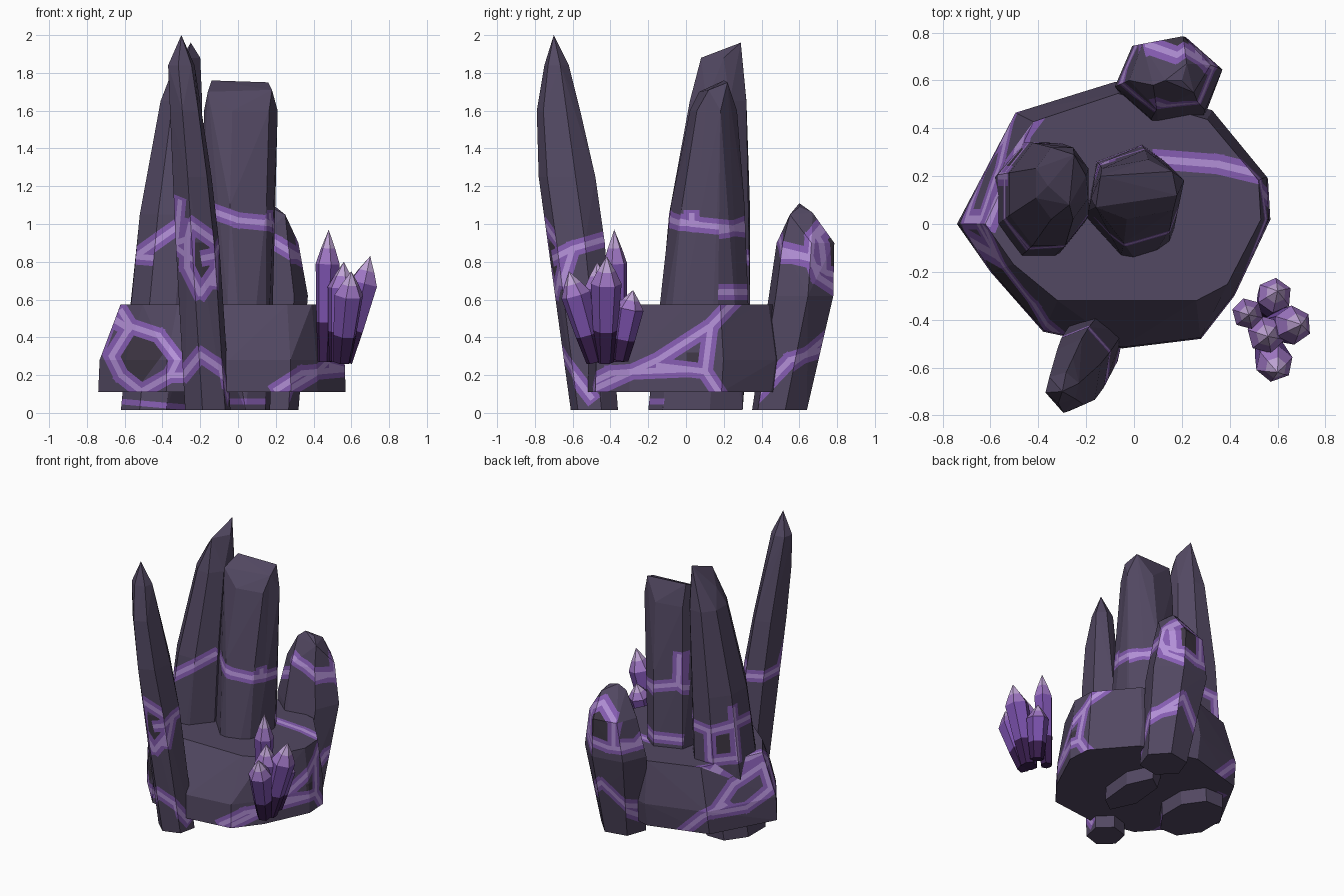
import bpy, bmesh, math
from mathutils import Vector

if "Cube" in bpy.data.objects:
    bpy.data.objects.remove(bpy.data.objects["Cube"])


def material(name, r, g, b):
    mat = bpy.data.materials.new(name)
    mat.use_nodes = True
    mat.diffuse_color = (r, g, b, 1)
    mat.node_tree.nodes["Principled BSDF"].inputs["Base Color"].default_value = (r, g, b, 1)
    return mat


ROCK = [material("rock", .085, .065, .122),
        material("dark rock", .05, .039, .06),
        material("vein purple", .24, .11, .45),
        material("vein core", .45, .28, .68)]
CRYSTAL = [material("crystal root", .04, .013, .075),
           material("crystal purple", .2, .085, .42),
           material("crystal lilac", .34, .18, .54),
           material("crystal tip", .52, .37, .66)]

SIDES = {"front": Vector((0, -1, 0)), "back": Vector((0, 1, 0)),
         "right": Vector((1, 0, 0)), "left": Vector((-1, 0, 0)),
         "top": Vector((0, 0, 1)), "bottom": Vector((0, 0, -1))}
DARK, VEIN, CORE = range(1, 4)
HALF_WIDTH = {VEIN: .042, CORE: .015}


def on_side(side, p):
    """Lift a flat drawing point into space on the plane of one side."""
    if side in ("top", "bottom"):
        return Vector((p[0], p[1], 0))
    if side in ("front", "back"):
        return Vector((p[0], 0, p[1]))
    return Vector((0, p[0], p[1]))


def finish(name, bm, mats):
    mesh = bpy.data.meshes.new(name)
    bm.to_mesh(mesh)
    bm.free()
    for mat in mats:
        mesh.materials.append(mat)
    obj = bpy.data.objects.new(name, mesh)
    bpy.context.collection.objects.link(obj)


def ring(z, x0, x1, y0, y1, phase=0.0, sides=6):
    """Polygon stretched to fill a rectangle at height z."""
    angles = [phase + math.tau * i / sides for i in range(sides)]
    mx = max(abs(math.cos(a)) for a in angles)
    my = max(abs(math.sin(a)) for a in angles)
    return [((x0 + x1) / 2 + (x1 - x0) / 2 * math.cos(a) / mx,
             (y0 + y1) / 2 + (y1 - y0) / 2 * math.sin(a) / my, z) for a in angles]


class Stripe:
    """A straight painted band, projected onto the faces that look to one side."""

    def __init__(self, side, a, b, half, mat):
        self.d = SIDES[side]
        self.a, b = on_side(side, a), on_side(side, b)
        self.t = (b - self.a).normalized()
        self.s = self.d.cross(self.t)
        self.u0, self.u1 = -half * .6, (b - self.a).length + half * .6
        self.half, self.mat = half, mat

    def uv(self, co):
        return (co - self.a).dot(self.t), (co - self.a).dot(self.s)

    def faces(self, bm):
        for f in bm.faces:
            if f.normal.dot(self.d) > .3:
                us, vs = zip(*(self.uv(v.co) for v in f.verts))
                if min(us) < self.u1 and max(us) > self.u0 and min(vs) < self.half and max(vs) > -self.half:
                    yield f

    def cut(self, bm):
        planes = [(self.s, self.half), (self.s, -self.half), (self.t, self.u0), (self.t, self.u1)]
        for normal, offset in planes:
            faces = list(self.faces(bm))
            geom = set(faces)
            for f in faces:
                geom.update(f.edges)
                geom.update(f.verts)
            bmesh.ops.bisect_plane(bm, geom=list(geom), dist=1e-5,
                                   plane_co=self.a + normal * offset, plane_no=normal)
            bm.normal_update()

    def paint(self, bm):
        for f in self.faces(bm):
            u, v = self.uv(f.calc_center_median())
            if self.u0 < u < self.u1 and abs(v) < self.half:
                f.material_index = self.mat


def rock(name, points, veins, patches=()):
    """Faceted convex stone with veins cut into its faces."""
    bm = bmesh.new()
    for p in points:
        bm.verts.new(p)
    hull = bmesh.ops.convex_hull(bm, input=bm.verts[:])
    inner = {v for v in hull["geom_interior"] + hull["geom_unused"] if isinstance(v, bmesh.types.BMVert)}
    bmesh.ops.delete(bm, geom=list(inner), context="VERTS")
    bmesh.ops.recalc_face_normals(bm, faces=bm.faces[:])
    bmesh.ops.dissolve_limit(bm, angle_limit=math.radians(2), verts=bm.verts[:], edges=bm.edges[:])
    bm.normal_update()
    stripes = [Stripe(*patch) for patch in patches]
    for mat in (VEIN, CORE):
        for side, *path in veins:
            stripes += [Stripe(side, a, b, HALF_WIDTH[mat], mat) for a, b in zip(path, path[1:])]
    for stripe in stripes:
        stripe.cut(bm)
    for stripe in stripes:
        stripe.paint(bm)
    finish(name, bm, ROCK)


# Broad base stone, its top pulled back at the front
outline = [(-.74, 0), (-.5, .47), (-.08, .6), (.33, .48), (.56, .2), (.57, .02),
           (.42, -.3), (.28, -.48), (-.05, -.52), (-.38, -.45), (-.6, -.2)]
base = [(x, y * .94 if y > 0 else y, .11) for x, y in outline]
base += [(x * .99, y * .99, .28) for x, y in outline]
base += [(x * (.93 if x > 0 else .84), y * .91 if y > 0 else max(y * .84, -.32), .575) for x, y in outline]
rock("base_stone", base, [
    ("front", (-.5, .12), (-.36, .2), (-.32, .28), (-.42, .41), (-.57, .46), (-.62, .54)),
    ("front", (-.57, .46), (-.67, .3), (-.62, .2), (-.52, .12)),
    ("front", (-.36, .2), (-.2, .2)),
    ("front", (.2, .12), (.34, .21), (.56, .23)),
    ("right", (-.5, .12), (-.15, .28), (.13, .46), (.33, .67)),
    ("right", (.13, .46), (.1, .22), (-.15, .25)),
    ("right", (.1, .22), (.18, .1)),
    ("top", (.1, .27), (.35, .25), (.56, .2)),
    ("top", (-.38, .5), (-.47, .38), (-.5, .24), (-.57, .1), (-.61, 0)),
    ("bottom", (-.5, -.32), (-.5, .3)),
    ("back", (-.32, .1), (-.46, .24), (-.55, .3)),
    ("left", (.43, .26), (.25, .42), (.02, .5), (-.15, .44)),
    ("left", (.42, .26), (.2, .25), (.02, .34), (.02, .5)),
], [("front", (-.56, .26), (-.5, .34), .1, DARK), ("right", (.02, .29), (.05, .29), .03, DARK)])

# Leaning front spike
rock("front_spike",
     ring(.015, -.28, -.04, -.61, -.36, .3) + ring(.9, -.33, -.1, -.73, -.43, .3)
     + ring(1.25, -.345, -.14, -.78, -.48, .3) + ring(1.6, -.36, -.19, -.79, -.56, .3)
     + ring(1.84, -.37, -.23, -.75, -.62, .3) + [(-.3, -.7, 2)], [
         ("front", (-.33, .9), (-.27, .92), (-.25, 1), (-.11, .9), (-.11, .76), (-.2, .63), (-.27, .77), (-.27, .92)),
         ("front", (-.29, .2), (-.2, .31), (-.04, .2)),
         ("right", (-.74, .8), (-.6, .87), (-.43, .92)),
         ("right", (-.6, .87), (-.66, .68)),
         ("right", (-.64, .26), (-.5, .08)),
         ("left", (-.74, .8), (-.62, .88), (-.42, .86)),
         ("left", (-.63, .9), (-.7, 1.12)),
     ], [("front", (-.19, .76), (-.19, .86), .07, DARK)])

# Tall left pillar with a slanted blade tip
rock("left_pillar",
     ring(.015, -.62, -.28, -.18, .3, .39, 8) + ring(.57, -.57, -.2, -.12, .34, .39, 8)
     + ring(1.05, -.52, -.19, -.09, .34, .39, 8) + ring(1.65, -.41, -.19, .02, .32, .39, 8)
     + [(-.25, .29, 1.96), (-.27, .08, 1.88), (-.2, .2, 1.88), (-.36, .16, 1.78)], [
         ("front", (-.54, .83), (-.4, .93), (-.2, 1.07)),
         ("left", (-.1, .82), (.2, .84), (.34, .81)),
         ("left", (.2, .58), (.2, .95)),
         ("left", (.2, .6), (.34, .6)),
         ("back", (-.54, .83), (-.42, .81), (-.2, .83)),
         ("back", (-.42, .81), (-.43, .6), (-.54, .6)),
     ], [("front", (-.62, .06), (-.28, .03), .015, VEIN),
         ("left", (.27, .68), (.27, .74), .06, DARK)])

# Blunt middle pillar
rock("middle_pillar",
     ring(.015, -.04, .17, -.2, .3, .3) + ring(.57, -.2, .18, -.13, .33, .3)
     + ring(1.1, -.19, .195, -.08, .31, .3) + ring(1.6, -.18, .21, .02, .27, .3)
     + [(-.14, .2, 1.76), (.16, .22, 1.75), (-.16, .07, 1.7), (.18, .12, 1.71)], [
         ("front", (-.14, 1.07), (0, 1.02), (.2, 1)),
         ("right", (-.1, 1.03), (.03, 1), (.32, .97)),
         ("right", (.03, 1), (.03, 1.05)),
         ("back", (-.2, .98), (-.12, 1.04), (.05, 1), (.2, .96)),
         ("back", (-.12, 1.04), (-.12, 1.25)),
         ("back", (-.2, .64), (.2, .64)),
     ], [("front", (-.04, .06), (.17, .06), .015, VEIN)])

# Short back pillar
rock("back_pillar",
     ring(.015, 0, .32, .35, .64, .2) + ring(.62, -.08, .37, .44, .78, .2)
     + ring(.9, -.02, .32, .48, .785, .2)
     + [(.13, .6, 1.11), (.2, .6, 1.09), (.22, .67, 1.06), (.08, .58, 1.07), (.25, .55, 1.05)], [
         ("front", (.1, .94), (.2, .9), (.35, .81)),
         ("right", (.45, .83), (.66, .83), (.7, .72), (.79, .66)),
         ("right", (.66, .83), (.67, .93), (.73, 1)),
         ("right", (.36, .08), (.55, .28), (.74, .34)),
         ("back", (.36, .8), (.25, .74), (.1, .71), (-.06, .72)),
         ("back", (.27, .76), (.27, .94), (.18, 1), (.06, .91), (.06, .72)),
         ("back", (.36, .25), (.18, .42), (-.02, .22)),
         ("left", (.8, .76), (.64, .72), (.46, .85)),
         ("left", (.7, .25), (.42, .08)),
     ], [("right", (.74, .8), (.75, .87), .05, DARK), ("back", (.16, .8), (.16, .93), .08, DARK)])


# Crystal cluster
def crystal(name, root, tip, radius):
    root, tip = Vector(root), Vector(tip)
    axis = tip - root
    turn = axis.to_track_quat("Z", "Y")
    bm = bmesh.new()
    loops = []
    for along, scale in ((0, .6), (.3, .8), (.74, 1), (.86, .58)):
        loops.append([bm.verts.new(root + axis * along + turn @ Vector((
            math.cos(i * math.tau / 6) * radius * scale,
            math.sin(i * math.tau / 6) * radius * scale, 0))) for i in range(6)])
    point = bm.verts.new(tip)
    bm.faces.new(loops[0][::-1])
    for i in range(6):
        j = (i + 1) % 6
        for level, (low, high) in enumerate(zip(loops, loops[1:])):
            bm.faces.new((low[i], low[j], high[j], high[i])).material_index = level
        bm.faces.new((loops[-1][i], loops[-1][j], point)).material_index = 3
    finish(name, bm, CRYSTAL)


crystal("tall_crystal", (.46, -.36, .27), (.48, -.38, .97), .066)
crystal("outer_crystal", (.56, -.43, .27), (.7, -.42, .83), .082)
crystal("centre_crystal", (.53, -.44, .27), (.56, -.47, .8), .08)
crystal("front_crystal", (.55, -.48, .27), (.6, -.62, .75), .08)
crystal("back_crystal", (.55, -.35, .28), (.6, -.28, .65), .075)
